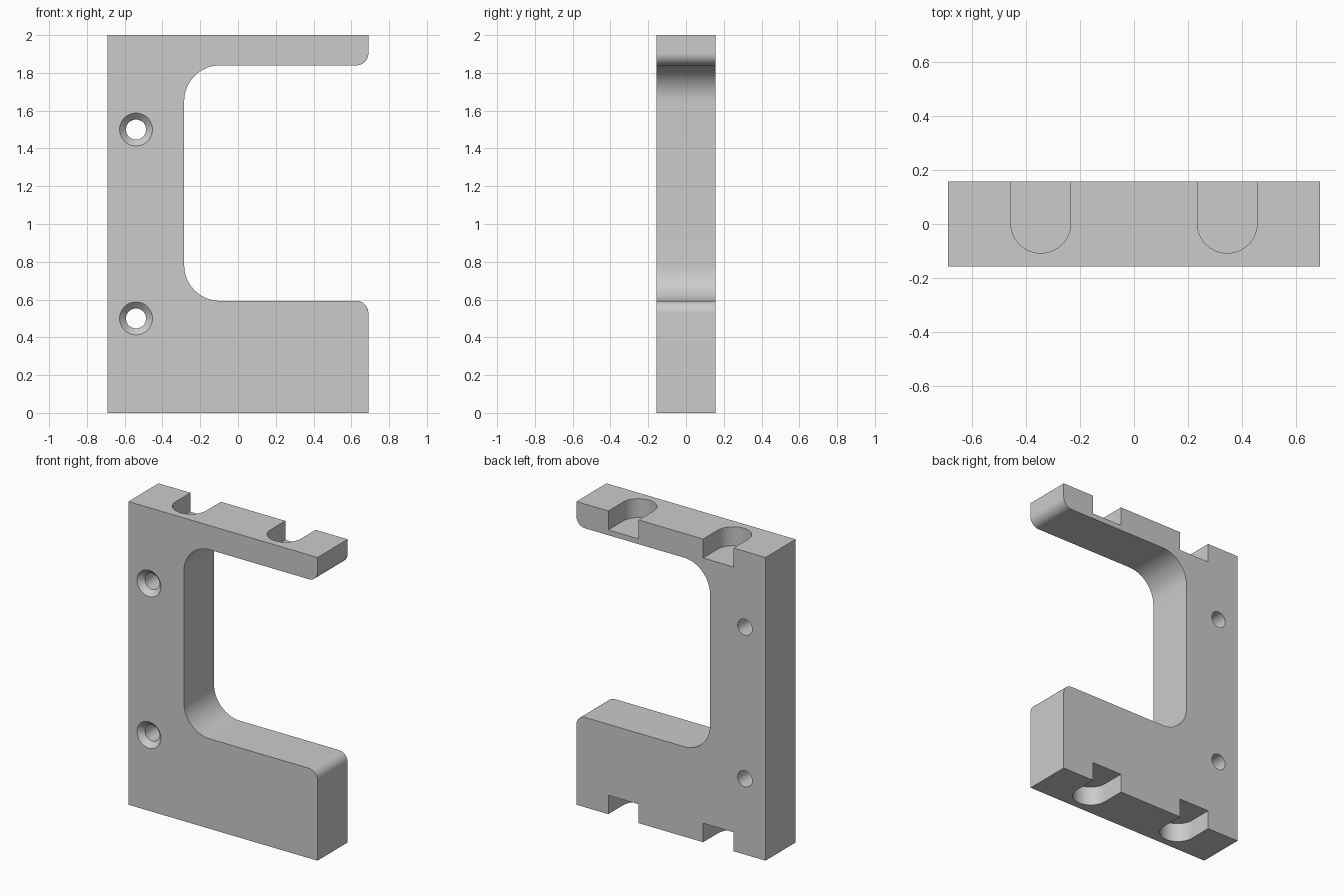
import bpy
import bmesh
from math import cos, sin, pi, radians
from mathutils import Vector

cube = bpy.data.objects.get("Cube")
if cube:
    bpy.data.objects.remove(cube, do_unlink=True)

HALF_W, HALF_D, HEIGHT = 0.69, 0.157, 2.0
THROAT_X, THROAT_LOW, THROAT_HIGH = -0.285, 0.593, 1.84
THROAT_R, TIP_R = 0.19, 0.063
SLOT_X, SLOT_R, SLOT_DEPTH = 0.346, 0.111, 0.125
HOLE_X, HOLE_R, SINK_R = -0.54, 0.053, 0.087

grey = bpy.data.materials.new("Grey")
grey.use_nodes = True
colour = (0.6, 0.6, 0.6, 1)
grey.diffuse_color = colour
grey.node_tree.nodes["Principled BSDF"].inputs["Base Color"].default_value = colour


def arc(cx, cy, r, start, end, steps=16):
    """Points on an arc, angles in degrees."""
    angles = [radians(start + (end - start) * i / steps) for i in range(steps + 1)]
    return [(cx + r * cos(a), cy + r * sin(a)) for a in angles]


def loft(name, rings):
    """Closed solid through rings that have equal point counts."""
    bm = bmesh.new()
    loops = [[bm.verts.new(p) for p in ring] for ring in rings]
    n = len(loops[0])
    for a, b in zip(loops, loops[1:]):
        for i in range(n):
            j = (i + 1) % n
            bm.faces.new((a[i], a[j], b[j], b[i]))
    bm.faces.new(loops[0])
    bm.faces.new(loops[-1])
    bmesh.ops.recalc_face_normals(bm, faces=bm.faces)
    mesh = bpy.data.meshes.new(name)
    bm.to_mesh(mesh)
    bm.free()
    mesh.materials.append(grey)
    obj = bpy.data.objects.new(name, mesh)
    bpy.context.collection.objects.link(obj)
    return obj


# C-shaped body: side profile swept through the depth
profile = [(-HALF_W, 0), (HALF_W, 0)]
profile += arc(HALF_W - TIP_R, THROAT_LOW - TIP_R, TIP_R, 0, 90)
profile += arc(THROAT_X + THROAT_R, THROAT_LOW + THROAT_R, THROAT_R, 270, 180)
profile += arc(THROAT_X + THROAT_R, THROAT_HIGH - THROAT_R, THROAT_R, 180, 90)
profile += arc(HALF_W - TIP_R, THROAT_HIGH + TIP_R, TIP_R, -90, 0)
profile += [(HALF_W, HEIGHT), (-HALF_W, HEIGHT)]
body = loft("bracket_body", [[(x, y, z) for x, z in profile] for y in (-HALF_D, HALF_D)])

cutters = []

# Round-ended slots, open at the back, in the top and bottom faces
for x in (-SLOT_X, SLOT_X):
    outline = arc(x, 0.003, SLOT_R, 180, 360, 32)
    outline += [(x + SLOT_R, HALF_D + 0.1), (x - SLOT_R, HALF_D + 0.1)]
    for low, high in ((-0.1, SLOT_DEPTH), (HEIGHT - SLOT_DEPTH, HEIGHT + 0.1)):
        cutters.append(loft("slot_cutter", [[(px, py, z) for px, py in outline]
                                            for z in (low, high)]))

# Countersunk screw holes through the spine
for z in (0.5, 1.5):
    sections = [(-HALF_D - 0.02, SINK_R + 0.02),
                (-HALF_D + SINK_R - HOLE_R, HOLE_R),
                (HALF_D + 0.1, HOLE_R)]
    cutters.append(loft("screw_hole_cutter", [
        [(px, y, pz) for px, pz in arc(HOLE_X, z, r, 0, 360, 48)[:-1]]
        for y, r in sections]))

for cutter in cutters:
    cutter.hide_render = True
    cut = body.modifiers.new("cut", "BOOLEAN")
    cut.operation = "DIFFERENCE"
    cut.solver = "EXACT"
    cut.object = cutter

# Bake the cuts, then discard the cutters
bpy.context.view_layer.update()
evaluated = body.evaluated_get(bpy.context.evaluated_depsgraph_get())
body.data = bpy.data.meshes.new_from_object(evaluated)
body.modifiers.clear()
for cutter in cutters:
    bpy.data.objects.remove(cutter, do_unlink=True)

bpy.ops.object.select_all(action="DESELECT")
body.select_set(True)
bpy.context.view_layer.objects.active = body
bpy.ops.object.shade_smooth_by_angle(angle=radians(30))
